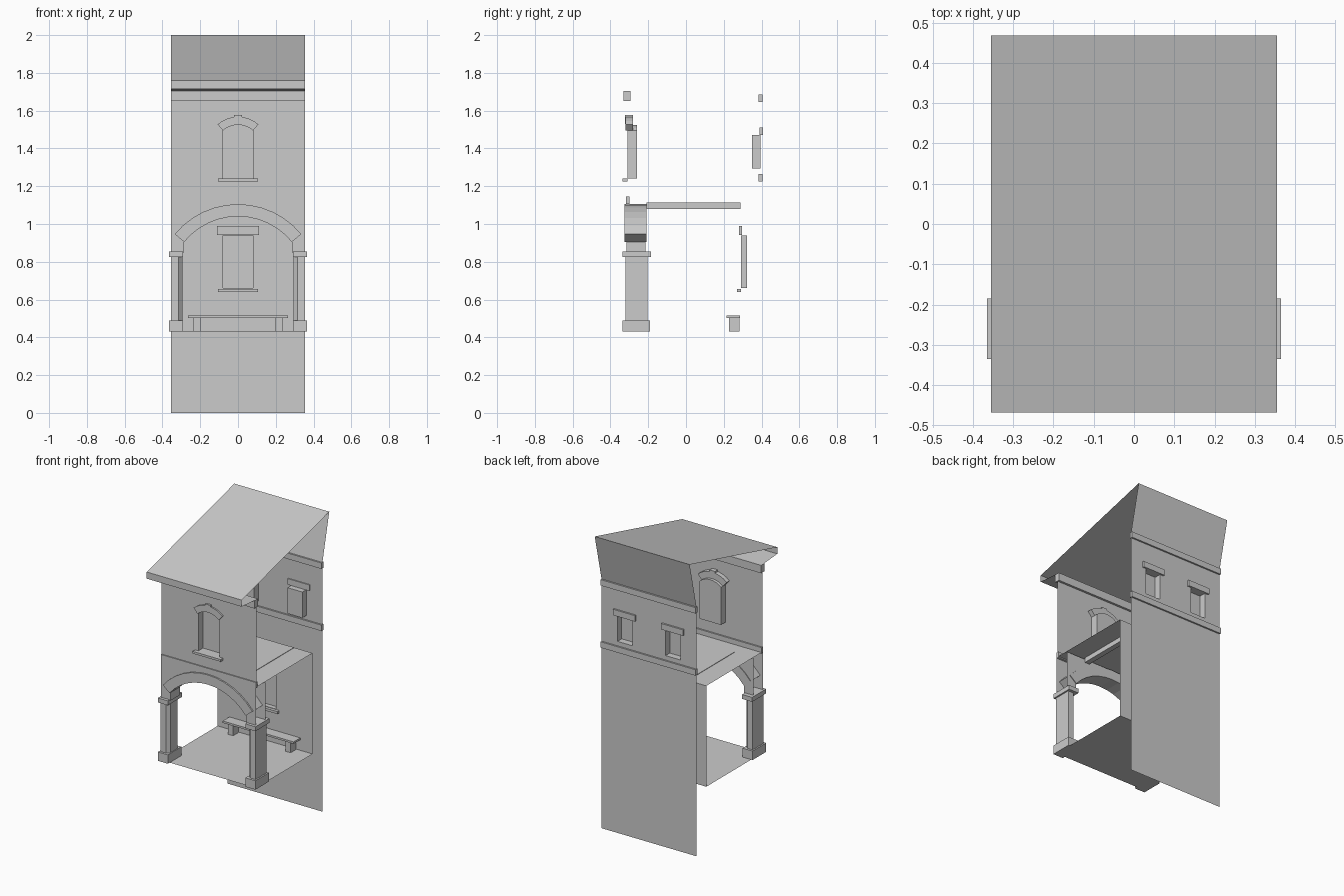
import bpy, bmesh
from math import sin, cos, radians

if "Cube" in bpy.data.objects:
    bpy.data.objects.remove(bpy.data.objects["Cube"])

W = 0.355  # half width of the bay


def finish(name, bm, recalc=True):
    if recalc:
        bmesh.ops.recalc_face_normals(bm, faces=bm.faces)
    me = bpy.data.meshes.new(name)
    bm.to_mesh(me)
    bm.free()
    ob = bpy.data.objects.new(name, me)
    bpy.context.collection.objects.link(ob)
    return ob


def box(name, x0, x1, y0, y1, z0, z1):
    bm = bmesh.new()
    bmesh.ops.create_cube(bm, size=1)
    for v in bm.verts:
        v.co = ((x0 + x1) / 2 + v.co.x * (x1 - x0),
                (y0 + y1) / 2 + v.co.y * (y1 - y0),
                (z0 + z1) / 2 + v.co.z * (z1 - z0))
    return finish(name, bm)


def arc(r, cz, half, n):
    """Points of an arc in x, z from left to right."""
    return [(r * sin(a), cz + r * cos(a))
            for a in (radians(half) * (2 * i / n - 1) for i in range(n + 1))]


def rect(x0, x1, z0, z1):
    return [(x0, z0), (x0, z1), (x1, z1), (x1, z0)]


def wall(name, y, outline, holes=()):
    """Thin upright sheet with openings."""
    bm = bmesh.new()
    for loop in (outline, *holes):
        vs = [bm.verts.new((x, y, z)) for x, z in loop]
        for i, v in enumerate(vs):
            bm.edges.new((vs[i - 1], v))
    bmesh.ops.triangle_fill(bm, use_beauty=True, use_dissolve=False, edges=bm.edges[:])
    return finish(name, bm)


def recess(name, loop, y0, y1):
    """Window niche: reveals and a closed back pane."""
    bm = bmesh.new()
    a = [bm.verts.new((x, y0, z)) for x, z in loop]
    b = [bm.verts.new((x, y1, z)) for x, z in loop]
    for i in range(len(a)):
        bm.faces.new((a[i - 1], a[i], b[i], b[i - 1]))
    bm.faces.new(b)
    return finish(name, bm)


def arch_band(name, r0, r1, cz, half, n, y0, y1):
    """Solid arch ring made of box segments."""
    bm = bmesh.new()
    rows = []
    for (xi, zi), (xo, zo) in zip(arc(r0, cz, half, n), arc(r1, cz, half, n)):
        rows.append([bm.verts.new(c) for c in
                     ((xi, y0, zi), (xo, y0, zo), (xo, y1, zo), (xi, y1, zi))])
    for p, q in zip(rows, rows[1:]):
        for i in range(4):
            bm.faces.new((p[i - 1], p[i], q[i], q[i - 1]))
    bm.faces.new(rows[0])
    bm.faces.new(rows[-1])
    return finish(name, bm)


def sweep_x(name, profile):
    """Open sheet: y, z profile drawn across the bay width."""
    bm = bmesh.new()
    rows = [[bm.verts.new((x, y, z)) for x in (-W, W)] for y, z in profile]
    for p, q in zip(rows, rows[1:]):
        bm.faces.new((p[0], p[1], q[1], q[0]))
    return finish(name, bm)


# Roof: sloping top, front fascia and soffit, steep back cove
sweep_x("roof", [(-0.31, 1.703), (-0.468, 1.715), (-0.468, 1.76),
                 (0.468, 2.0), (0.395, 1.685)])

# Floor and ceiling of the loggia
sweep_x("floor", [(-0.315, 0.43), (0.29, 0.43)])
sweep_x("ceiling", [(-0.31, 1.112), (0.29, 1.112)])
for s in (-1, 1):
    box("ceiling_beam", s * 0.2 - 0.018, s * 0.2 + 0.018, -0.21, 0.288, 1.08, 1.115)

# Upper front wall with arched window
win = [(-0.08, 1.24)] + arc(0.1217, 1.403, 41, 8) + [(0.08, 1.24)]
wall("upper_front_wall", -0.31, rect(-W, W, 1.105, 1.703), [win])
recess("front_window_niche", win, -0.31, -0.26)
arch_band("front_window_hood", 0.1217, 0.165, 1.403, 41, 8, -0.32, -0.28)
box("front_window_keystone", -0.02, 0.02, -0.322, -0.28, 1.53, 1.578)
box("front_window_sill", -0.105, 0.105, -0.335, -0.31, 1.225, 1.24)
box("front_cornice", -W, W, -0.33, -0.295, 1.65, 1.703)
box("front_string_course", -W, W, -0.317, -0.30, 1.105, 1.145)

# Big arch: ring, spandrel sheets and pier reveals
big = arc(0.368, 0.672, 50.7, 12)
spandrel = ([(-W, 0.85), (-W, 1.106), (W, 1.106), (W, 0.85), (0.285, 0.85)]
            + big[::-1] + [(-0.285, 0.85)])
wall("spandrel_front", -0.315, spandrel)
wall("spandrel_back", -0.215, spandrel)
arch_band("arch_ring", 0.368, 0.433, 0.672, 50.7, 12, -0.325, -0.21)

# Half columns on both sides
for s in (-1, 1):
    bm = bmesh.new()
    for c in ((-0.315, 0.85), (-0.215, 0.85), (-0.215, 0.905), (-0.315, 0.905)):
        bm.verts.new((s * 0.285, *c))
    bm.faces.new(bm.verts[:])
    finish("pier_reveal", bm)
    lo, hi = sorted((s * 0.29, s * 0.365))
    box("column_base", lo, hi, -0.335, -0.19, 0.43, 0.49)
    box("column_capital", lo, hi, -0.335, -0.185, 0.825, 0.855)
    bm = bmesh.new()
    sec = [(0.355, -0.32), (0.315, -0.32), (0.295, -0.30),
           (0.295, -0.225), (0.315, -0.205), (0.355, -0.205)]
    rings = [[bm.verts.new((s * x, y, z)) for x, y in sec] for z in (0.49, 0.825)]
    for i in range(len(sec)):
        bm.faces.new((rings[0][i - 1], rings[0][i], rings[1][i], rings[1][i - 1]))
    finish("column_shaft", bm)

# Inner wall with window
inner = rect(-0.08, 0.08, 0.66, 0.94)
wall("inner_wall", 0.29, rect(-W, W, 0.43, 1.112), [inner])
recess("inner_window_niche", inner, 0.29, 0.322)
box("inner_window_lintel", -0.112, 0.112, 0.28, 0.296, 0.943, 0.99)
box("inner_window_sill", -0.105, 0.105, 0.27, 0.29, 0.64, 0.657)

# Bench
box("bench_seat", -0.265, 0.265, 0.215, 0.287, 0.503, 0.516)
for s in (-1, 1):
    box("bench_leg", s * 0.215 - 0.02, s * 0.215 + 0.02, 0.227, 0.284, 0.43, 0.503)

# Back wall with two small windows
back = [rect(c - 0.056, c + 0.056, 1.295, 1.47) for c in (-0.18, 0.18)]
wall("back_wall", 0.395, rect(-W, W, 0, 1.685), back)
for hole, c in zip(back, (-0.18, 0.18)):
    recess("back_window_niche", hole, 0.395, 0.35)
    box("back_window_lintel", c - 0.082, c + 0.082, 0.388, 0.407, 1.47, 1.51)
box("back_cornice", -W, W, 0.384, 0.406, 1.645, 1.685)
box("back_string_course", -W, W, 0.384, 0.406, 1.225, 1.265)
